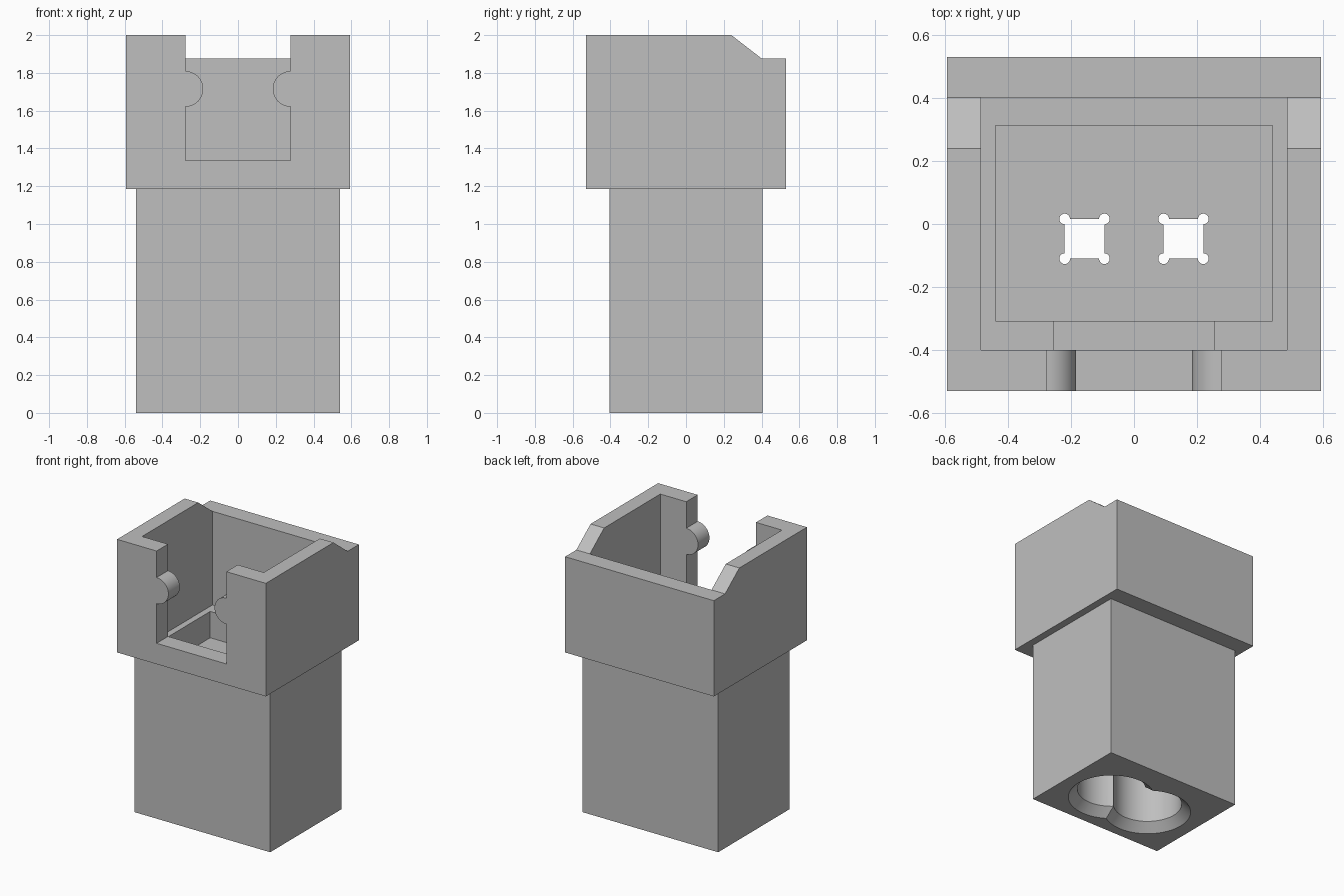
import bpy, bmesh, math

cube = bpy.data.objects.get("Cube")
if cube:
    bpy.data.objects.remove(cube, do_unlink=True)

grey = bpy.data.materials.new("plain grey")
grey.use_nodes = True
colour = (0.52, 0.52, 0.52, 1)
grey.diffuse_color = colour
for node in grey.node_tree.nodes:
    if node.type == 'BSDF_PRINCIPLED':
        node.inputs["Base Color"].default_value = colour


def finish(name, bm):
    bmesh.ops.recalc_face_normals(bm, faces=bm.faces)
    mesh = bpy.data.meshes.new(name)
    bm.to_mesh(mesh)
    bm.free()
    mesh.materials.append(grey)
    obj = bpy.data.objects.new(name, mesh)
    bpy.context.collection.objects.link(obj)
    return obj


def prism(name, points, offset):
    """Extrude a closed outline of 3D points by an offset."""
    bm = bmesh.new()
    face = bm.faces.new([bm.verts.new(p) for p in points])
    ext = bmesh.ops.extrude_face_region(bm, geom=[face])
    moved = [v for v in ext["geom"] if isinstance(v, bmesh.types.BMVert)]
    bmesh.ops.translate(bm, verts=moved, vec=offset)
    return finish(name, bm)


def box(name, x0, x1, y0, y1, z0, z1):
    outline = [(x0, y0, z0), (x1, y0, z0), (x1, y1, z0), (x0, y1, z0)]
    return prism(name, outline, (0, 0, z1 - z0))


def cone(name, x, y, z0, z1, r0, r1, sides=64):
    bm = bmesh.new()
    bmesh.ops.create_cone(bm, cap_ends=True, segments=sides,
                          radius1=r0, radius2=r1, depth=z1 - z0)
    bmesh.ops.translate(bm, verts=bm.verts, vec=(x, y, (z0 + z1) / 2))
    return finish(name, bm)


def combine(target, tool, operation='DIFFERENCE'):
    tool.hide_render = True
    mod = target.modifiers.new("combine", 'BOOLEAN')
    mod.operation = operation
    mod.solver = 'EXACT'
    mod.object = tool
    bpy.ops.object.select_all(action='DESELECT')
    bpy.context.view_layer.objects.active = target
    target.select_set(True)
    bpy.ops.object.modifier_apply(modifier=mod.name)
    bpy.data.objects.remove(tool, do_unlink=True)


HEAD_Z, TOP, REAR_TOP = 1.185, 2.0, 1.875

# Head block with a lowered, sloping rear rim, on a narrower stem
side = [(-0.53, HEAD_Z), (0.53, HEAD_Z), (0.53, REAR_TOP),
        (0.402, REAR_TOP), (0.24, TOP), (-0.53, TOP)]
housing = prism("connector_housing", [(-0.593, y, z) for y, z in side], (1.186, 0, 0))
combine(housing, box("stem", -0.54, 0.54, -0.405, 0.405, 0, HEAD_Z + 0.005), 'UNION')

# Open cavity, lower pocket and key slot
combine(housing, box("cavity", -0.485, 0.485, -0.4, 0.402, 1.2, 2.2))
combine(housing, box("pocket", -0.44, 0.44, -0.308, 0.312, 1.01, 1.4))
combine(housing, box("key_slot", -0.255, 0.255, -0.4, -0.25, 1.1, 1.4))

# Front opening whose sides carry round latch bumps
HALF, BUMP_Z, BUMP_R = 0.278, 1.715, 0.094
right = [(HALF, 1.335)]
for i in range(25):
    a = math.pi * i / 24
    right.append((HALF - BUMP_R * math.sin(a), BUMP_Z - BUMP_R * math.cos(a)))
right.append((HALF, 2.2))
outline = right + [(-x, z) for x, z in reversed(right)]
combine(housing, prism("front_opening", [(x, -0.7, z) for x, z in outline], (0, 0.35, 0)))

# Overlapping countersunk bores below, square pin holes with relieved corners
PIN_Y, HOLE = -0.047, 0.063
for x in (-0.157, 0.157):
    combine(housing, cone("bore", x, PIN_Y, -0.1, 0.88, 0.228, 0.228))
for x in (-0.157, 0.157):
    combine(housing, cone("countersink", x, PIN_Y, -0.06, 0.06, 0.348, 0.228))
for x in (-0.157, 0.157):
    combine(housing, box("pin_hole", x - HOLE, x + HOLE,
                         PIN_Y - HOLE, PIN_Y + HOLE, 0.8, 1.1))
    for sx in (-1, 1):
        for sy in (-1, 1):
            combine(housing, cone("corner_relief", x + sx * HOLE, PIN_Y + sy * HOLE,
                                  0.79, 1.11, 0.017, 0.017, 20))

housing.hide_render = False
bpy.context.view_layer.objects.active = housing
housing.select_set(True)
bpy.ops.object.shade_smooth_by_angle(angle=math.radians(30))
